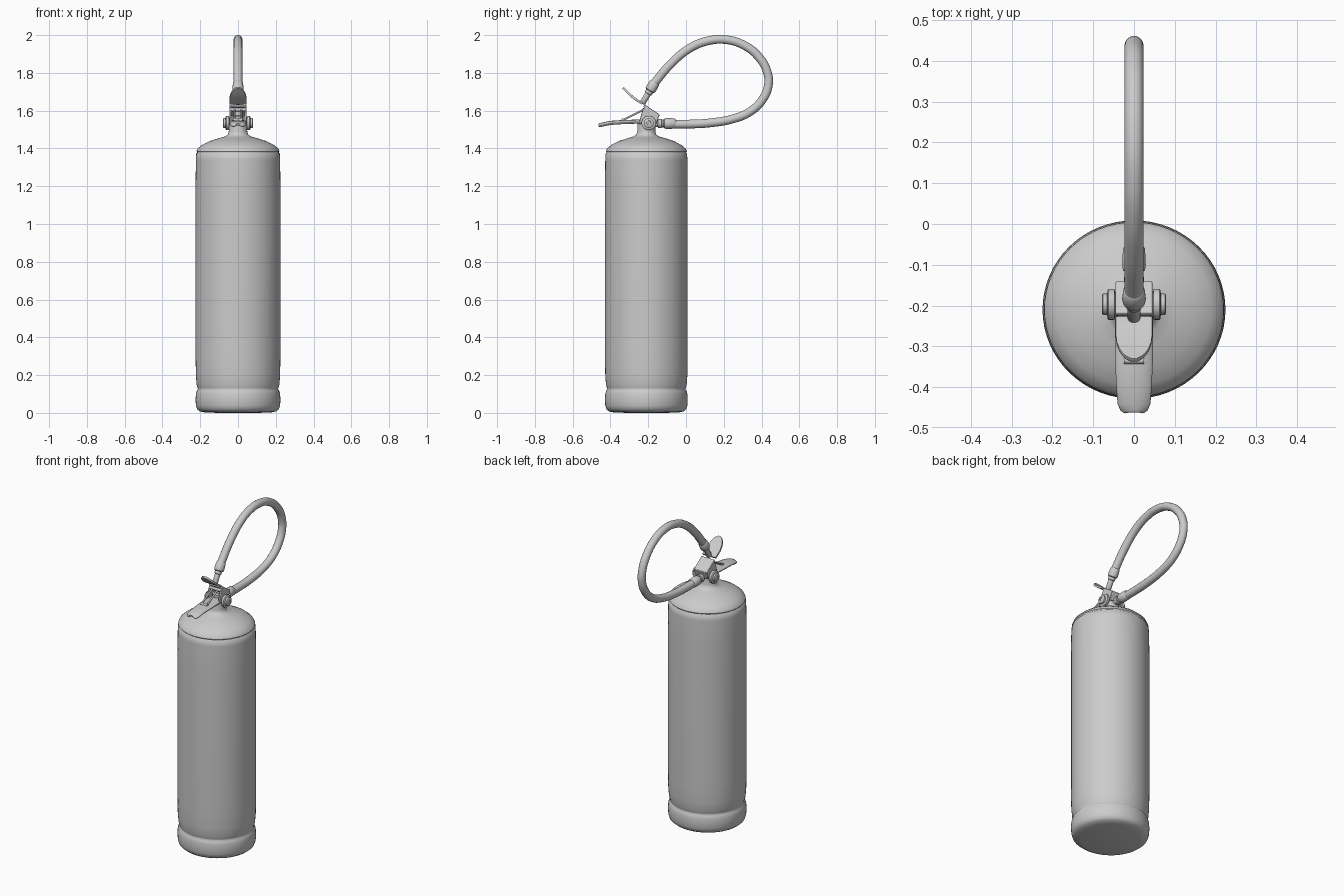
import bpy, bmesh, math
from mathutils import Vector

if "Cube" in bpy.data.objects:
    bpy.data.objects.remove(bpy.data.objects["Cube"])

CY = -0.21  # y of the cylinder axis


def finish(name, bm, angle=40):
    bmesh.ops.recalc_face_normals(bm, faces=bm.faces)
    me = bpy.data.meshes.new(name)
    bm.to_mesh(me)
    bm.free()
    ob = bpy.data.objects.new(name, me)
    bpy.context.collection.objects.link(ob)
    bpy.ops.object.select_all(action='DESELECT')
    ob.select_set(True)
    bpy.context.view_layer.objects.active = ob
    bpy.ops.object.shade_smooth_by_angle(angle=math.radians(angle))
    return ob


def lathe(name, profile, origin, axis=(0, 0, 1), seg=32, angle=40):
    """Revolve (radius, height) points about an axis through origin."""
    rot = Vector(axis).to_track_quat('Z', 'Y')
    bm = bmesh.new()
    rings = []
    for r, h in profile:
        rings.append([bm.verts.new(rot @ Vector((r * math.cos(2 * math.pi * i / seg),
                      r * math.sin(2 * math.pi * i / seg), h)) + Vector(origin))
                      for i in range(seg)])
    for a, b in zip(rings, rings[1:]):
        for i in range(seg):
            j = (i + 1) % seg
            bm.faces.new((a[i], a[j], b[j], b[i]))
    bm.faces.new(rings[0])
    bm.faces.new(rings[-1])
    return finish(name, bm, angle)


def rod(name, a, b, r, seg=12):
    d = Vector(b) - Vector(a)
    return lathe(name, [(r, 0), (r, d.length)], a, d, seg)


def extrude_x(name, outline, x0, x1):
    """Extrude a (y, z) outline along x."""
    bm = bmesh.new()
    f = bm.faces.new([bm.verts.new((x0, y, z)) for y, z in outline])
    ext = bmesh.ops.extrude_face_region(bm, geom=[f])['geom']
    bmesh.ops.translate(bm, vec=(x1 - x0, 0, 0),
                        verts=[v for v in ext if isinstance(v, bmesh.types.BMVert)])
    ob = finish(name, bm)
    bev = ob.modifiers.new('bevel', 'BEVEL')
    bev.width, bev.segments = 0.003, 2
    return ob


def strip(name, stations, thick, drop=0.0):
    """Bent plate through (y, z, half width) stations, edges turned down by drop."""
    bm = bmesh.new()
    rows = []
    for y, z, w in stations:
        rows.append([bm.verts.new((w * s, y, z - drop * abs(s) ** 3))
                     for s in (-1, -0.85, -0.5, 0, 0.5, 0.85, 1)])
    for a, b in zip(rows, rows[1:]):
        for i in range(6):
            bm.faces.new((a[i], a[i + 1], b[i + 1], b[i]))
    ob = finish(name, bm)
    sol = ob.modifiers.new('solid', 'SOLIDIFY')
    sol.thickness, sol.offset = thick, 0
    bev = ob.modifiers.new('bevel', 'BEVEL')
    bev.width, bev.segments = 0.003, 2
    return ob


# Tank with foot ring, groove, shoulder seam, dome and neck
tank = lathe('tank', [
    (0.001, 0), (0.17, 0.001), (0.203, 0.008), (0.217, 0.02), (0.223, 0.04), (0.2245, 0.07),
    (0.223, 0.1), (0.218, 0.117), (0.212, 0.125), (0.214, 0.132), (0.219, 0.15),
    (0.223, 0.2), (0.2245, 0.3), (0.2245, 1.2), (0.223, 1.34), (0.221, 1.373), (0.216, 1.377),
    (0.216, 1.381), (0.22, 1.385), (0.213, 1.4), (0.19, 1.419), (0.15, 1.439), (0.1, 1.455),
    (0.07, 1.463), (0.054, 1.473), (0.049, 1.49), (0.048, 1.545), (0.001, 1.545)],
    (0, 0, 0), seg=64, angle=60)
tank.scale.y = 0.975
tank.location.y = CY

# Valve: stem, open bracket and sloping cap
lathe('valve_stem', [(0.03, 0), (0.03, 0.03), (0.02, 0.035), (0.02, 0.06)], (0, -0.2, 1.54))
side = [(-0.25, 1.53), (-0.16, 1.53), (-0.14, 1.577), (-0.215, 1.627), (-0.235, 1.59)]
for s, n in ((-1, 'left'), (1, 'right')):
    extrude_x('bracket_' + n, side, s * 0.034, s * 0.045)
    # Side knob made of stepped discs
    lathe('side_knob_' + n, [(0.03, 0), (0.03, 0.006), (0.037, 0.008), (0.038, 0.011),
          (0.038, 0.022), (0.035, 0.025), (0.026, 0.026), (0.026, 0.036), (0.022, 0.039),
          (0.012, 0.039), (0.011, 0.035), (0.001, 0.035)],
          (s * 0.04, -0.197, 1.535), (s, 0, 0))
    rod('link_rod_' + n, (s * 0.018, -0.335, 1.55), (s * 0.018, -0.215, 1.61), 0.005)
extrude_x('bracket_cap', [(-0.218, 1.632), (-0.14, 1.58), (-0.146, 1.568), (-0.226, 1.62)],
          -0.045, 0.045)
extrude_x('bracket_back', [(-0.168, 1.53), (-0.158, 1.53), (-0.14, 1.577), (-0.15, 1.58)],
          -0.04, 0.04)
rod('link_pin', (-0.024, -0.335, 1.55), (0.024, -0.335, 1.55), 0.008)
rod('pivot_pin', (-0.04, -0.222, 1.605), (0.04, -0.222, 1.605), 0.009)

# Lower carrying handle
strip('carry_handle', [(-0.461, 1.526, 0.02), (-0.455, 1.528, 0.031), (-0.44, 1.532, 0.038),
      (-0.4, 1.54, 0.041), (-0.34, 1.544, 0.044), (-0.26, 1.547, 0.044),
      (-0.2, 1.548, 0.044)], 0.012, 0.012)

# Upper squeeze lever with rounded tip
lever = []
for i in range(9):
    t = (i / 8) ** 2
    w = 0.045 * math.sqrt(max(0.03, 1 - (1 - min(t / 0.6, 1)) ** 2))
    lever.append((-0.334 + 0.104 * t, 1.722 - 0.085 * t - 0.008 * math.sin(math.pi * t), w))
strip('squeeze_lever', lever, 0.012)

# Hose loop
pts = [(-0.167, 1.746), (-0.087, 1.841), (0.019, 1.93), (0.114, 1.969), (0.209, 1.976),
       (0.31, 1.945), (0.389, 1.88), (0.43, 1.805), (0.436, 1.735), (0.403, 1.656),
       (0.336, 1.593), (0.246, 1.556), (0.124, 1.535), (0.019, 1.529), (-0.07, 1.529)]
cu = bpy.data.curves.new('hose', 'CURVE')
cu.dimensions = '3D'
cu.bevel_depth, cu.bevel_resolution, cu.resolution_u = 0.0235, 5, 8
cu.use_fill_caps = True
sp = cu.splines.new('BEZIER')
sp.bezier_points.add(len(pts) - 1)
for bp, (y, z) in zip(sp.bezier_points, pts):
    bp.co = (0, y, z)
    bp.handle_left_type = bp.handle_right_type = 'AUTO'
bpy.context.collection.objects.link(bpy.data.objects.new('hose', cu))

# Hose end fittings
lathe('hose_outlet', [(0.018, 0), (0.018, 0.05), (0.024, 0.052), (0.024, 0.07), (0.02, 0.072),
      (0.02, 0.082), (0.027, 0.086), (0.029, 0.1), (0.027, 0.14), (0.022, 0.146)],
      (0, -0.2, 1.532), (0, 1, 0))
lathe('nozzle', [(0.013, 0), (0.016, 0.004), (0.016, 0.06), (0.02, 0.062), (0.021, 0.078),
      (0.027, 0.082), (0.029, 0.095), (0.027, 0.128), (0.022, 0.134)],
      (0, -0.232, 1.637), (0, 0.065, 0.109))
